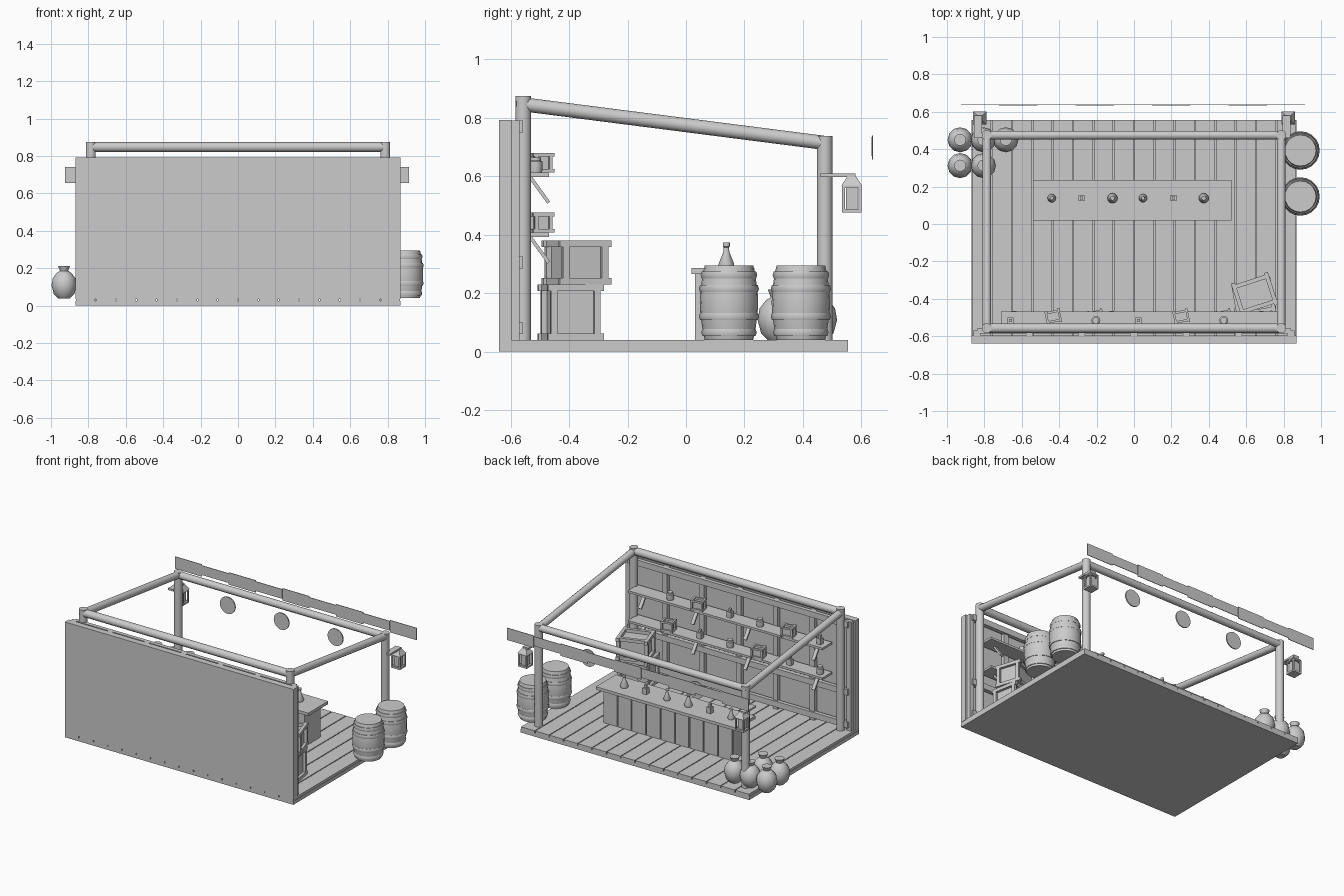
import bpy, bmesh, math
from mathutils import Vector, Matrix

if "Cube" in bpy.data.objects:
    bpy.data.objects.remove(bpy.data.objects["Cube"])


def finish(bm, name, smooth=False, mat=None):
    bmesh.ops.recalc_face_normals(bm, faces=bm.faces)
    me = bpy.data.meshes.new(name)
    bm.to_mesh(me)
    bm.free()
    ob = bpy.data.objects.new(name, me)
    bpy.context.collection.objects.link(ob)
    if mat:
        ob.matrix_world = mat
    if smooth:
        bpy.ops.object.select_all(action='DESELECT')
        ob.select_set(True)
        bpy.context.view_layer.objects.active = ob
        bpy.ops.object.shade_smooth_by_angle(angle=math.radians(40))
    return ob


def add_box(bm, x0, x1, y0, y1, z0, z1):
    m = Matrix.Translation(((x0 + x1) / 2, (y0 + y1) / 2, (z0 + z1) / 2))
    m = m @ Matrix.Diagonal((x1 - x0, y1 - y0, z1 - z0, 1))
    bmesh.ops.create_cube(bm, size=1, matrix=m)


def boxes(name, items, mat=None):
    bm = bmesh.new()
    for b in items:
        add_box(bm, *b)
    return finish(bm, name, mat=mat)


def lathe(name, profile, loc, sides=12):
    """Revolve (radius, z) points about z, capped at both ends."""
    bm = bmesh.new()
    rings = []
    for r, z in profile:
        rings.append([bm.verts.new((r * math.cos(2 * math.pi * i / sides),
                                    r * math.sin(2 * math.pi * i / sides), z)) for i in range(sides)])
    for a, b in zip(rings, rings[1:]):
        for i in range(sides):
            j = (i + 1) % sides
            bm.faces.new((a[i], a[j], b[j], b[i]))
    bm.faces.new(rings[0][::-1])
    bm.faces.new(rings[-1])
    return finish(bm, name, True, Matrix.Translation(loc))


def pole(name, a, b, r, sides=14):
    a, b = Vector(a), Vector(b)
    d = b - a
    bm = bmesh.new()
    m = Matrix.Translation((a + b) / 2) @ d.to_track_quat('Z', 'Y').to_matrix().to_4x4()
    bmesh.ops.create_cone(bm, cap_ends=True, segments=sides, radius1=r, radius2=r, depth=d.length, matrix=m)
    return finish(bm, name, True)


def crate(name, loc, w, d, h, rot, t):
    """Box with bars along the corner posts and the top and bottom rims."""
    x, y, e = w / 2, d / 2, t / 3
    parts = [(-x + e, x - e, -y + e, y - e, e, h - t)]
    for sx in (-x, x):
        for z in (0, h - t):
            parts.append((sx - t / 2, sx + t / 2, -y - t, y + t, z, z + t))
        for sy in (-y, y):
            parts.append((sx - t / 2, sx + t / 2, sy - t / 2, sy + t / 2, 0, h))
    for sy in (-y, y):
        for z in (0, h - t):
            parts.append((-x, x, sy - t / 2, sy + t / 2, z, z + t))
    boxes(name, parts, Matrix.Translation(loc) @ Matrix.Rotation(math.radians(rot), 4, 'Z'))


# plank floor on a base slab
n = 16
pw = 1.74 / n
boxes("floor_base", [(-0.87, 0.87, -0.64, 0.555, 0.0, 0.024)])
boxes("floor_planks", [(-0.87 + i * pw + 0.003, -0.87 + (i + 1) * pw - 0.003, -0.64, 0.555, 0.02, 0.04)
                       for i in range(n)])

# wall panel with studs and rails on the inside
boxes("wall_panel", [(-0.87, 0.87, -0.64, -0.597, 0.035, 0.793)])
boxes("wall_studs", [(x - 0.018, x + 0.018, -0.6, -0.57, 0.04, 0.79)
                     for x in [-0.84 + 0.28 * i for i in range(7)]])
boxes("wall_rails", [(-0.84, 0.84, -0.585, -0.558, z, z + 0.04) for z in (0.06, 0.285, 0.75)])

# posts and roof frame
for s, side in ((-1, "left"), (1, "right")):
    x = 0.787 * s
    pole(side + "_wall_post", (x, -0.557, 0.02), (x, -0.557, 0.875), 0.027)
    pole(side + "_open_post", (x, 0.475, 0.02), (x, 0.475, 0.738), 0.027)
    pole(side + "_roof_beam", (x, -0.55, 0.845), (x, 0.475, 0.714), 0.024)
pole("wall_roof_beam", (-0.8, -0.557, 0.848), (0.8, -0.557, 0.848), 0.026)
pole("open_roof_beam", (-0.8, 0.475, 0.714), (0.8, 0.475, 0.714), 0.024)

# valance strips in front of the roof edge
seg = 1.84 / 9
for i in range(9):
    x0 = -0.925 + i * seg
    o = i % 2
    boxes("valance_strip", [(x0, x0 + seg, 0.636 - 0.002 * o, 0.64 - 0.002 * o,
                             0.657 + 0.012 * o, 0.74 - 0.006 * o)])

# hanging discs under the open beam
for x in (-0.41, 0, 0.41):
    pole("hanging_disc", (x, 0.471, 0.605), (x, 0.479, 0.605), 0.058, 24)

# lanterns on brackets
for s in (-1, 1):
    x, y = 0.825 * s, 0.567
    boxes("lantern_bracket", [(x - 0.03, x + 0.012, 0.46, 0.58, 0.597, 0.609)])
    w = 0.028
    parts = [(x - 0.033, x + 0.033, y - 0.033, y + 0.033, 0.475, 0.487),
             (x - 0.033, x + 0.033, y - 0.033, y + 0.033, 0.56, 0.568),
             (x - 0.02, x + 0.02, y - 0.02, y + 0.02, 0.485, 0.562)]
    for dx in (-w, w):
        for dy in (-w, w):
            parts.append((x + dx - 0.005, x + dx + 0.005, y + dy - 0.005, y + dy + 0.005, 0.48, 0.565))
    boxes("lantern", parts)
    bm = bmesh.new()
    bmesh.ops.create_cone(bm, cap_ends=True, segments=4, radius1=0.05, radius2=0.02, depth=0.032,
                          matrix=Matrix.Translation((x, y, 0.584)) @ Matrix.Rotation(math.pi / 4, 4, 'Z'))
    finish(bm, "lantern_cap")

# counter with plank front
boxes("counter_top", [(-0.54, 0.522, 0.018, 0.235, 0.266, 0.286)])
boxes("counter_body", [(-0.5, 0.485, 0.03, 0.2, 0.035, 0.27)])
cw = 0.985 / 9
boxes("counter_planks", [(-0.5 + i * cw + 0.004, -0.5 + (i + 1) * cw - 0.004, 0.195, 0.21, 0.038, 0.268)
                         for i in range(9)])

# small goods: flask, square bottle, jar
FLASK = [(0.022, 0), (0.025, 0.012), (0.01, 0.05), (0.008, 0.065), (0.011, 0.068), (0.011, 0.08)]


def flask(loc, s=1):
    lathe("flask", [(r * s, z * s) for r, z in FLASK], loc)


def bottle(loc, s=1):
    x, y, z = loc
    a, b = 0.016 * s, 0.008 * s
    boxes("square_bottle", [(x - a, x + a, y - a, y + a, z, z + 0.04 * s),
                            (x - b, x + b, y - b, y + b, z + 0.04 * s, z + 0.06 * s)])


def jar(loc):
    lathe("jar", [(0.022, 0), (0.024, 0.01), (0.024, 0.038), (0.018, 0.042), (0.018, 0.052)], loc)


for i, x in enumerate((-0.44, -0.28, -0.115, 0.048, 0.21, 0.373)):
    loc = (x, 0.138, 0.286)
    if i in (1, 4):
        bottle(loc)
    else:
        flask(loc, 1.08 if i in (2, 5) else 0.9)

# shelves with slanted brackets and goods
for k, z in enumerate((0.392, 0.597)):
    boxes("shelf", [(-0.71, 0.77, -0.575, -0.468, z, z + 0.015)])
    for x in (-0.64, -0.12, 0.28, 0.68):
        m = Matrix.Translation((x, -0.502, z - 0.043)) @ Matrix.Rotation(math.radians(-54), 4, 'X')
        boxes("shelf_bracket", [(-0.012, 0.012, -0.055, 0.055, -0.006, 0.006)], m)
    for i in range(6):
        loc = (-0.66 + 0.228 * i, -0.515, z + 0.015)
        kind = (i + 1 + k) % 3 if k == 0 else i % 3
        kind = (i + 2) % 3 if k == 0 else i % 3
        if kind == 0:
            bottle(loc)
        elif kind == 1:
            crate("shelf_crate", (loc[0], -0.495, loc[2]), 0.07, 0.05, 0.068, 12, 0.012)
        else:
            jar(loc)

# stacked crates in the corner
crate("lower_crate", (0.64, -0.395, 0.04), 0.19, 0.15, 0.19, 10, 0.022)
crate("upper_crate", (0.645, -0.375, 0.23), 0.185, 0.14, 0.15, 18, 0.022)

# barrels with hoops
for y in (0.147, 0.393):
    body = [(0.083, 0.0), (0.09, 0.03), (0.098, 0.09), (0.1, 0.128), (0.098, 0.166), (0.09, 0.225), (0.083, 0.255)]
    lathe("barrel", body, (0.89, y, 0.04), 20)
    for z, r in ((0.025, 0.093), (0.08, 0.101), (0.175, 0.101), (0.222, 0.095)):
        lathe("barrel_hoop", [(r - 0.002, z - 0.012), (r + 0.002, z), (r - 0.002, z + 0.012)], (0.89, y, 0.04), 20)

# round pots around the corner post
POT = [(0.03, 0), (0.055, 0.025), (0.067, 0.07), (0.06, 0.11), (0.038, 0.138), (0.022, 0.148), (0.032, 0.174)]
for x, y in ((-0.93, 0.45), (-0.805, 0.45), (-0.685, 0.45), (-0.93, 0.312), (-0.805, 0.312)):
    lathe("pot", POT, (x, y, 0.038), 12)
